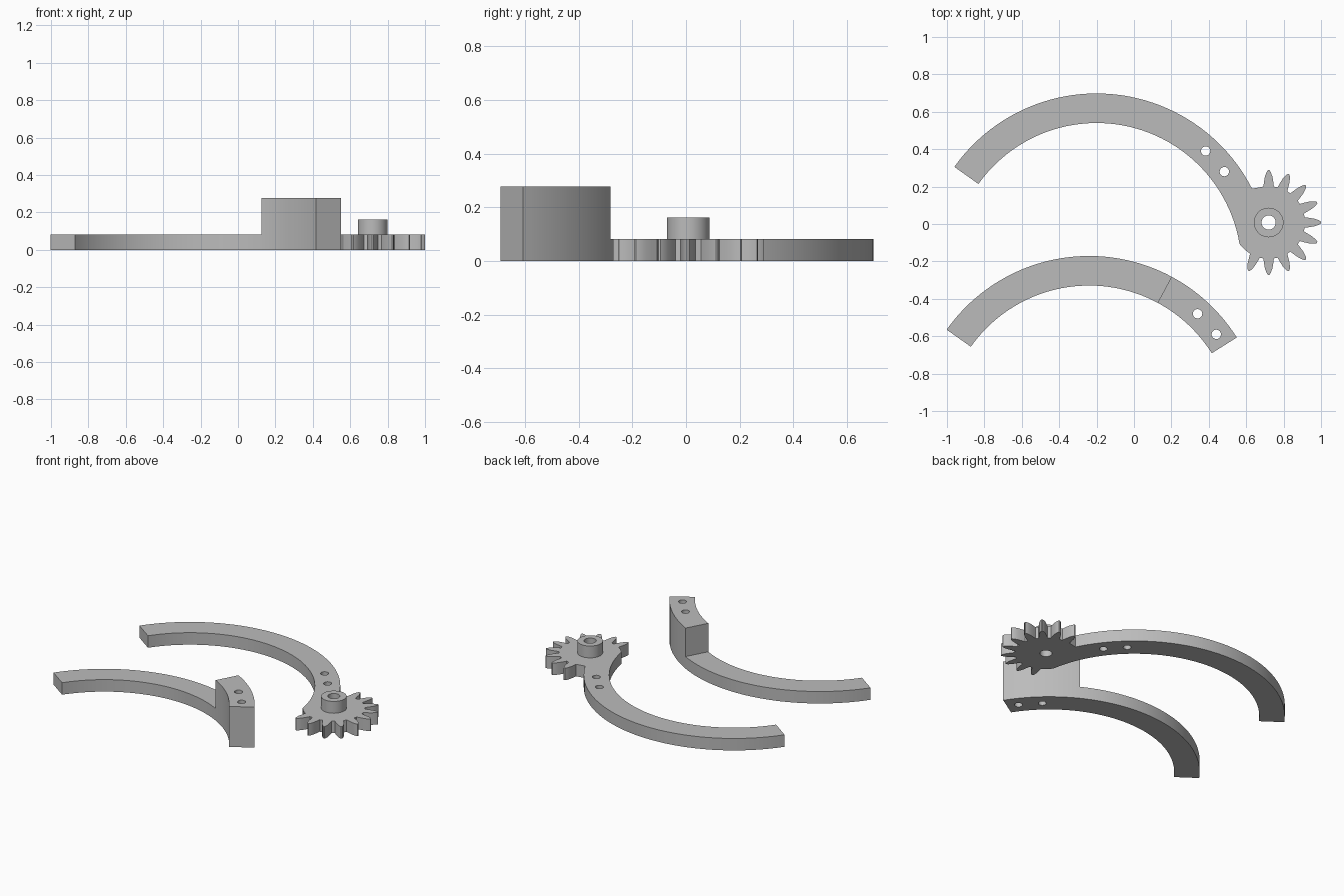
import bpy, bmesh, math

if "Cube" in bpy.data.objects:
    bpy.data.objects.remove(bpy.data.objects["Cube"])

THICK = 0.082            # plate thickness
R_OUT, R_IN = 0.933, 0.775
GEAR = (0.72, 0.008)     # gear centre

grey = bpy.data.materials.new("grey_plastic")
grey.diffuse_color = (0.5, 0.5, 0.5, 1)
grey.use_nodes = True
grey.node_tree.nodes["Principled BSDF"].inputs["Base Color"].default_value = grey.diffuse_color


def arc(c, r, a0, a1, n):
    """Points along an arc, angles in degrees."""
    pts = []
    for i in range(n + 1):
        a = math.radians(a0 + (a1 - a0) * i / n)
        pts.append((c[0] + r * math.cos(a), c[1] + r * math.sin(a)))
    return pts


def circle(c, r, n=32):
    return arc(c, r, 0, 360, n)[:-1]


def plate(name, outline, holes, z0, z1):
    """Extrude a flat outline with holes into a solid."""
    bm = bmesh.new()
    for loop in [outline] + holes:
        vs = [bm.verts.new((x, y, z0)) for x, y in loop]
        for i in range(len(vs)):
            bm.edges.new((vs[i - 1], vs[i]))
    bmesh.ops.triangle_fill(bm, use_beauty=True, edges=bm.edges[:], normal=(0, 0, 1))
    ext = bmesh.ops.extrude_face_region(bm, geom=bm.faces[:], use_keep_orig=True)
    top = [g for g in ext["geom"] if isinstance(g, bmesh.types.BMVert)]
    bmesh.ops.translate(bm, verts=top, vec=(0, 0, z1 - z0))
    bmesh.ops.recalc_face_normals(bm, faces=bm.faces[:])
    mesh = bpy.data.meshes.new(name)
    bm.to_mesh(mesh)
    bm.free()
    mesh.materials.append(grey)
    obj = bpy.data.objects.new(name, mesh)
    bpy.context.collection.objects.link(obj)
    bpy.ops.object.select_all(action='DESELECT')
    obj.select_set(True)
    bpy.context.view_layer.objects.active = obj
    bpy.ops.object.shade_smooth_by_angle(angle=math.radians(30))
    return obj


def band(c, a0, a1, n):
    """Curved strip between the two arm radii."""
    return arc(c, R_OUT, a0, a1, n) + arc(c, R_IN, a1, a0, n)


# Gear rim: ten leaf-shaped teeth, clockwise from the top
PROFILE = [(0.192, -0.028), (0.215, -0.025), (0.245, -0.020), (0.268, -0.012), (0.280, -0.004)]
PROFILE += [(r, -w) for r, w in reversed(PROFILE)]
teeth = []
for k in range(10):
    a = math.radians(90 - 22.5 * k)
    for r, w in PROFILE:
        teeth.append((GEAR[0] + r * math.cos(a) + w * math.sin(a),
                      GEAR[1] + r * math.sin(a) - w * math.cos(a)))

# Geared arm: outer arc, toothed rim, inner arc in one outline
c1 = (-0.2, -0.235)
outline = (arc(c1, R_OUT, 144.6, 27, 48) + teeth
           + arc(GEAR, 0.193, -124, -141, 3) + arc(c1, R_IN, 9.5, 144.6, 48))
plate("geared_arm", outline,
      [circle((0.383, 0.39), 0.025, 24), circle((0.483, 0.28), 0.025, 24),
       circle(GEAR, 0.038)], 0, THICK)

# Hub collar on the gear
plate("gear_hub", circle(GEAR, 0.079, 48), [circle(GEAR, 0.038)], THICK, 0.163)

# Plain arm with a tall mounting block at its end
c2 = (-0.24, -1.104)
plate("plain_arm", band(c2, 144.7, 61.8, 36), [], 0, THICK)
plate("mounting_block", band(c2, 61.8, 32.2, 14),
      [circle((0.34, -0.48), 0.025, 24), circle((0.44, -0.59), 0.025, 24)], 0, 0.277)
